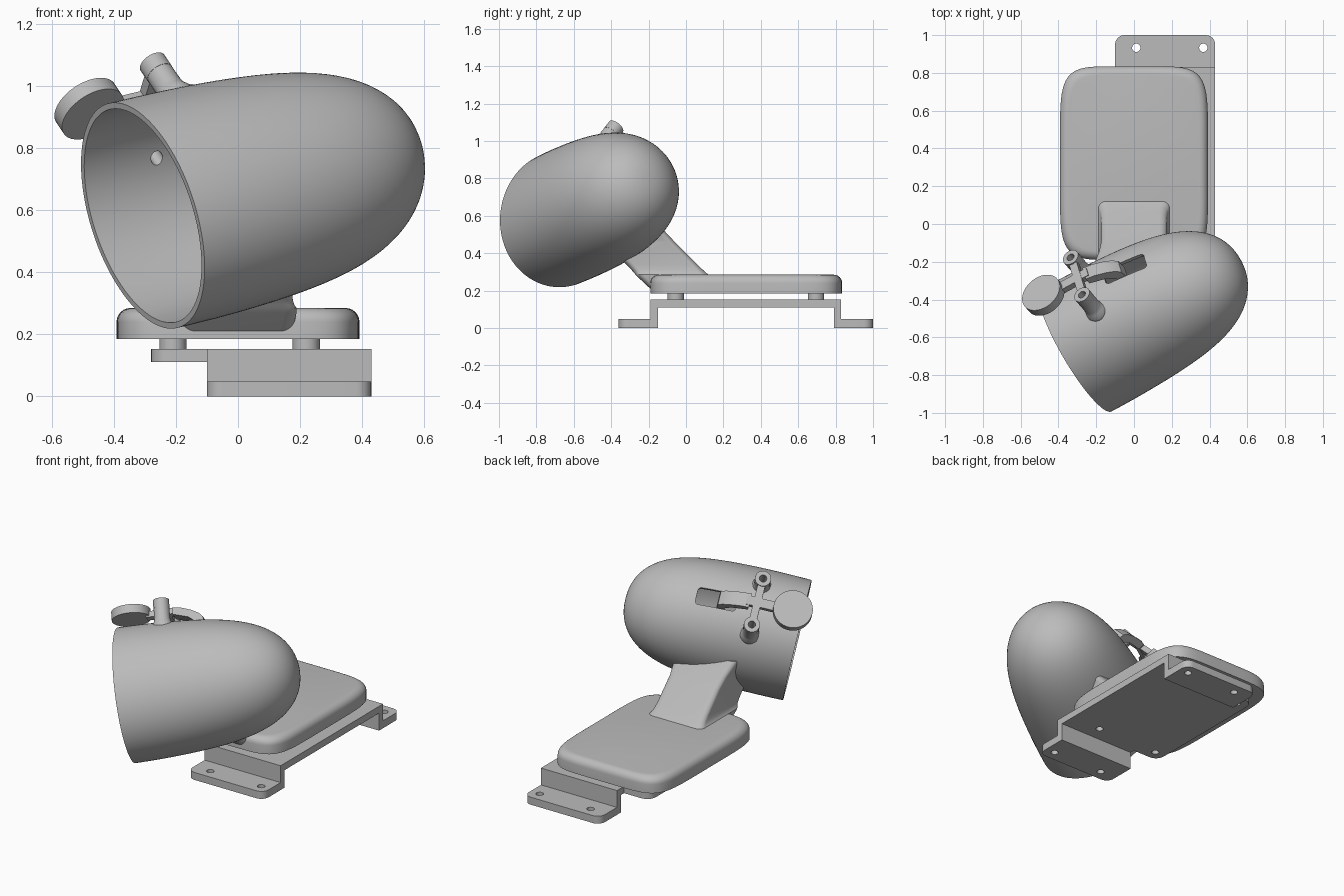
import bpy
import bmesh
import math
from mathutils import Matrix, Vector

cube = bpy.data.objects.get("Cube")
if cube:
    bpy.data.objects.remove(cube, do_unlink=True)

grey = bpy.data.materials.new("plain grey")
grey.use_nodes = True
colour = (0.5, 0.5, 0.5, 1)
grey.diffuse_color = colour
grey.node_tree.nodes["Principled BSDF"].inputs["Base Color"].default_value = colour

# Tilted frame of the cup: x runs along its axis, z points out to the lever
axis = Vector((0.857, 0.468, 0.207)).normalized()
side = Vector((-axis.y, axis.x, 0)).normalized()
rise = axis.cross(side)
outward = (side + rise).normalized()
across = outward.cross(axis)
CUP = Matrix((axis, across, outward)).transposed().to_4x4()
CUP.translation = (-0.307, -0.67, 0.583)
WORLD = Matrix.Identity(4)


def loft(name, rings, matrix=WORLD):
    """Closed solid through rings of equal point count."""
    bm = bmesh.new()
    loops = [[bm.verts.new(matrix @ Vector(p)) for p in ring] for ring in rings]
    n = len(loops[0])
    for low, high in zip(loops, loops[1:]):
        for i in range(n):
            j = (i + 1) % n
            bm.faces.new((low[i], low[j], high[j], high[i]))
    bm.faces.new(loops[0][::-1])
    bm.faces.new(loops[-1])
    bmesh.ops.recalc_face_normals(bm, faces=bm.faces)
    mesh = bpy.data.meshes.new(name)
    bm.to_mesh(mesh)
    bm.free()
    mesh.materials.append(grey)
    obj = bpy.data.objects.new(name, mesh)
    bpy.context.collection.objects.link(obj)
    return obj


def outline(x0, x1, y0, y1, radii, steps=8):
    """Rounded rectangle; radii start at the left front corner, anticlockwise."""
    pts = []
    corners = ((x0, y0, 1, 1), (x1, y0, -1, 1), (x1, y1, -1, -1), (x0, y1, 1, -1))
    for k, ((x, y, sx, sy), r) in enumerate(zip(corners, radii)):
        if r == 0:
            pts.append((x, y))
            continue
        for i in range(steps + 1):
            a = math.pi * (1 + k / 2 + i / steps / 2)
            pts.append((x + sx * r + r * math.cos(a), y + sy * r + r * math.sin(a)))
    return pts


def slab(name, pts, z0, z1, matrix=WORLD):
    return loft(name, [[(x, y, z) for x, y in pts] for z in (z0, z1)], matrix)


def circle(x, y, r, n=32):
    return [(x + r * math.cos(math.tau * i / n), y + r * math.sin(math.tau * i / n))
            for i in range(n)]


def boolean(obj, other, operation):
    other.hide_render = True
    mod = obj.modifiers.new("boolean", 'BOOLEAN')
    mod.operation, mod.solver, mod.object = operation, 'EXACT', other
    bpy.context.view_layer.objects.active = obj
    bpy.ops.object.modifier_apply(modifier=mod.name)
    bpy.data.objects.remove(other, do_unlink=True)


# Mounting bracket: two drilled feet, two legs and a deck with a side wing
for end, s in (("front", -1), ("back", 1)):
    ys = sorted((0.32 + s * 0.68, 0.32 + s * 0.47))
    radii = (0.05, 0.05, 0, 0) if s < 0 else (0, 0, 0.05, 0.05)
    foot = slab(end + "_bracket_foot", outline(-0.10, 0.43, *ys, radii), 0, 0.047)
    for x in (0.012, 0.367):
        boolean(foot, slab("drill", circle(x, 0.32 + s * 0.613, 0.022), -0.1, 0.1),
                'DIFFERENCE')
    ys = sorted((0.32 + s * 0.51, 0.32 + s * 0.47))
    slab(end + "_bracket_leg", outline(-0.10, 0.43, *ys, (0,) * 4), 0.047, 0.11)
deck = slab("bracket_deck", outline(-0.10, 0.43, -0.19, 0.83, (0,) * 4), 0.11, 0.153)
wing = slab("bracket_wing", outline(-0.28, -0.10, -0.12, 0.76, (0.06, 0, 0, 0.06)),
            0.11, 0.153)

# Spacer pins between bracket and plate, with screw holes from below
for x in (-0.21, 0.22):
    for y in (-0.055, 0.695):
        pin = slab("spacer_pin", circle(x, y, 0.044), 0.15, 0.19)
        for part in (pin, wing if x < 0 else deck):
            boolean(part, slab("drill", circle(x, y, 0.022), 0.05, 0.175), 'DIFFERENCE')


# Base plate: bowed superellipse with a rounded upper edge
def plate_ring(inset, z):
    ring = []
    for c, s in circle(0, 0, 1, 128):
        r = (abs(c) ** 6 + abs(s) ** 6) ** (-1 / 6)
        ring.append(((0.392 - inset) * r * c, 0.322 + (0.513 - inset) * r * s, z))
    return ring


rings = [plate_ring(0, 0.185)]
for i in range(7):
    a = math.pi / 2 * i / 6
    rings.append(plate_ring(0.045 * (1 - math.cos(a)), 0.24 + 0.045 * math.sin(a)))
loft("base_plate", rings)


# Hollow cup: blunt shell with an oval mouth, open at the front right
def cup_solid(name, start, length, wall):
    rings = []
    stations = [start] * (start < 0)
    stations += [length * 0.99999 * math.sin(math.pi / 2 * i / 32) for i in range(33)]
    for a in stations:
        k = max(a, 0)
        dome = (1 - (k / length) ** 6) ** (1 / 2.2)
        wide = (0.347 + 0.03 * k - 0.07 * k * k - wall) * dome
        tall = (0.397 - 0.005 * k - 0.095 * k * k - wall) * dome
        rings.append([(a, wide * c, tall * s) for c, s in circle(0, 0, 1, 96)])
    return loft(name, rings, CUP)


cup = cup_solid("cup", 0, 1.01, 0)

# Slanted arm, flared where it meets the plate and the cup
rings = []
for z, flare in ((0.20, 0), (0.27, 0.015), (0.285, 0.015), (0.295, 0.008), (0.31, 0.003),
                 (0.34, 0), (0.46, 0), (0.52, 0.012), (0.60, 0.04)):
    y = 0.01 - (z - 0.20)
    w, d = 0.174 + flare, 0.19 + flare / 3
    rings.append([(px, py, z) for px, py in
                  outline(-w, w, y - d, y + d, (0.04,) * 4)])
boolean(cup, loft("arm", rings), 'UNION')

# Hinge posts with a flared root
PIVOT, SPREAD = 0.268, 0.143
for s in (-1, 1):
    post = [[(x, y, z) for x, y in circle(PIVOT, s * SPREAD, r)] for r, z in
            ((0.06, 0.27), (0.06, 0.335), (0.05, 0.355), (0.046, 0.375), (0.045, 0.44))]
    boolean(cup, loft("post", post, CUP), 'UNION')
boolean(cup, cup_solid("cavity", -0.1, 0.99, 0.02), 'DIFFERENCE')
boolean(cup, slab("slot", outline(0.38, 0.615, -0.052, 0.052, (0.02,) * 4), 0.2, 0.5, CUP),
        'DIFFERENCE')

# Lever: round thumb pad, bar, cross arms with hubs, and a sloping finger in the slot
lever = slab("lever", circle(0.06, 0, 0.113, 48), 0.455, 0.507, CUP)
boolean(lever, slab("bar", outline(0.15, 0.33, -0.027, 0.027, (0,) * 4),
                    0.445, 0.480, CUP), 'UNION')
boolean(lever, slab("cross", outline(PIVOT - 0.022, PIVOT + 0.022, -SPREAD, SPREAD, (0,) * 4),
                    0.448, 0.483, CUP), 'UNION')
bend = ((0.31, 0.477), (0.36, 0.468), (0.42, 0.445), (0.46, 0.422), (0.485, 0.395),
        (0.49, 0.33), (0.445, 0.33), (0.44, 0.37), (0.40, 0.405), (0.31, 0.435))
boolean(lever, loft("finger", [[(a, t, u) for a, u in bend] for t in (-0.042, 0.042)], CUP),
        'UNION')
for s in (-1, 1):
    boolean(lever, slab("hub", circle(PIVOT, s * SPREAD, 0.046), 0.438, 0.49, CUP), 'UNION')
    for part in (lever, cup):
        boolean(part, slab("bore", circle(PIVOT, s * SPREAD, 0.021), 0.15, 0.6, CUP),
                'DIFFERENCE')

# Smooth the curved faces and keep the sharp edges
bpy.ops.object.select_all(action='DESELECT')
for obj in bpy.context.scene.objects:
    if obj.type == 'MESH':
        obj.select_set(True)
        bpy.context.view_layer.objects.active = obj
bpy.ops.object.shade_smooth_by_angle(angle=math.radians(32))
